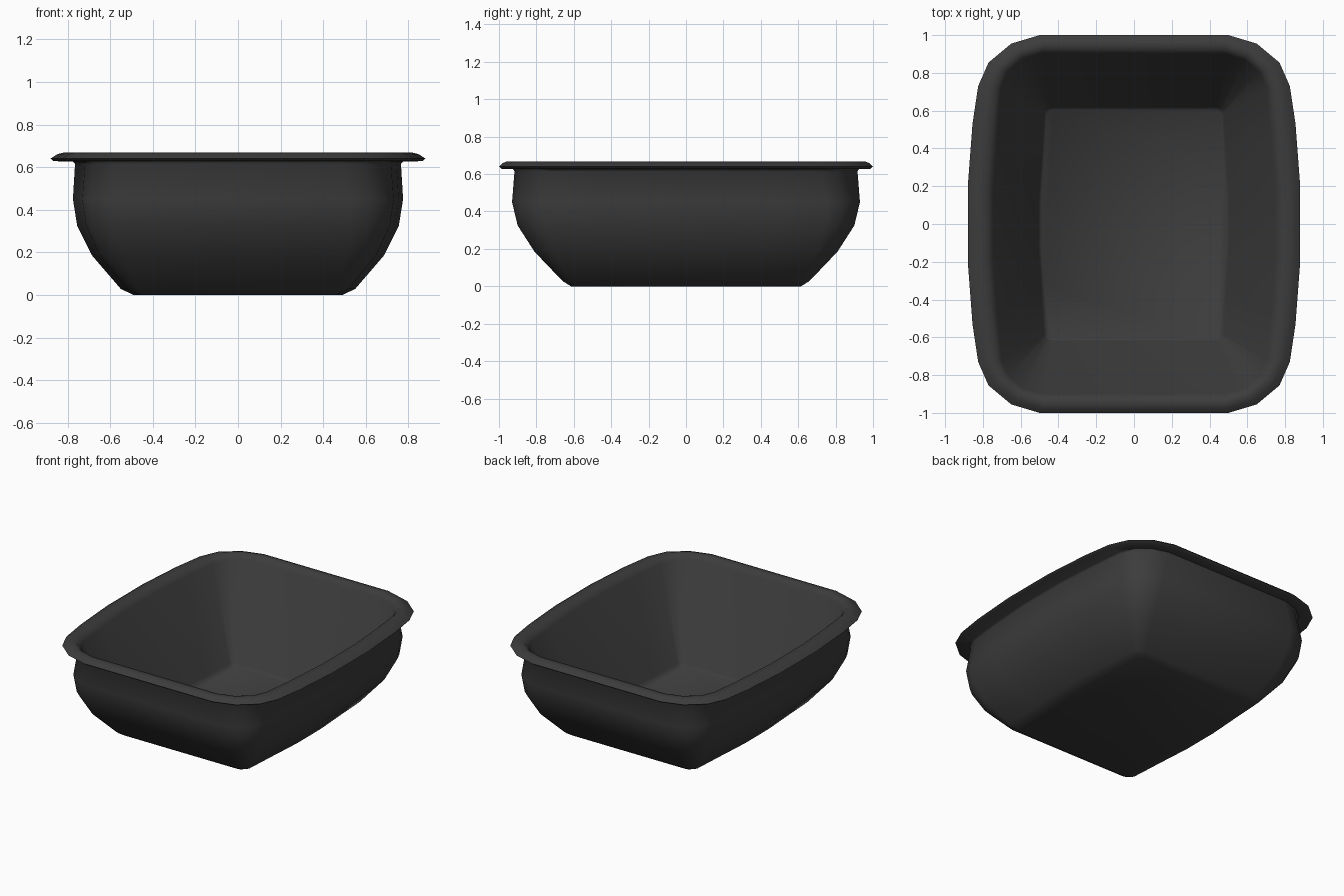
import bpy, bmesh, math

if "Cube" in bpy.data.objects:
    bpy.data.objects.remove(bpy.data.objects["Cube"])

# Rounded corner as insets from the bounding rectangle (x inset, y inset)
CORNER = [(0.38, 0.0), (0.23, 0.045), (0.11, 0.145), (0.055, 0.27)]

# Wall section: half width, half depth, height, corner size
PROFILE = [
    # outer wall from the foot up
    (0.49, 0.615, 0.0, 0.1), (0.55, 0.66, 0.028, 0.18), (0.685, 0.81, 0.185, 0.4),
    (0.755, 0.90, 0.325, 0.56), (0.775, 0.93, 0.45, 0.64), (0.765, 0.917, 0.615, 0.72),
    # rolled rim
    (0.775, 0.925, 0.626, 0.75), (0.865, 0.985, 0.628, 0.98), (0.88, 1.0, 0.64, 1.0),
    (0.85, 0.978, 0.66, 0.96), (0.82, 0.955, 0.668, 0.9), (0.775, 0.922, 0.663, 0.75),
    (0.745, 0.9, 0.635, 0.66),
    # straight inner wall down to the floor
    (0.505, 0.62, 0.04, 0.12), (0.49, 0.605, 0.022, 0.1),
]


def outline(hx, hy, k):
    """Closed rounded rectangle with gently bowed long sides."""
    bow = 0.025 * (1 - k)
    q = [(hx - dx * k - bow, hy - dy * k) for dx, dy in CORNER]
    q += [(hx - 0.025 * k - 0.5 * bow, 0.53 * hy), (hx, 0.2 * hy)]
    right = q + [(x, -y) for x, y in reversed(q)]
    return right + [(-x, -y) for x, y in right]


bm = bmesh.new()
rings = [[bm.verts.new((x, y, z)) for x, y in outline(hx, hy, k)]
         for hx, hy, z, k in PROFILE]
for a, b in zip(rings, rings[1:]):
    n = len(a)
    for i in range(n):
        j = (i + 1) % n
        bm.faces.new((a[i], a[j], b[j], b[i]))
bm.faces.new(rings[0])
bm.faces.new(rings[-1])
bmesh.ops.recalc_face_normals(bm, faces=bm.faces)

mesh = bpy.data.meshes.new("basin")
bm.to_mesh(mesh)
bm.free()
basin = bpy.data.objects.new("basin", mesh)
bpy.context.collection.objects.link(basin)

# Dark plastic
mat = bpy.data.materials.new("dark_plastic")
mat.diffuse_color = (0.045, 0.045, 0.045, 1)
mat.use_nodes = True
mat.node_tree.nodes["Principled BSDF"].inputs["Base Color"].default_value = mat.diffuse_color
mesh.materials.append(mat)

bpy.context.view_layer.objects.active = basin
basin.select_set(True)
bpy.ops.object.shade_smooth_by_angle(angle=math.radians(50))
